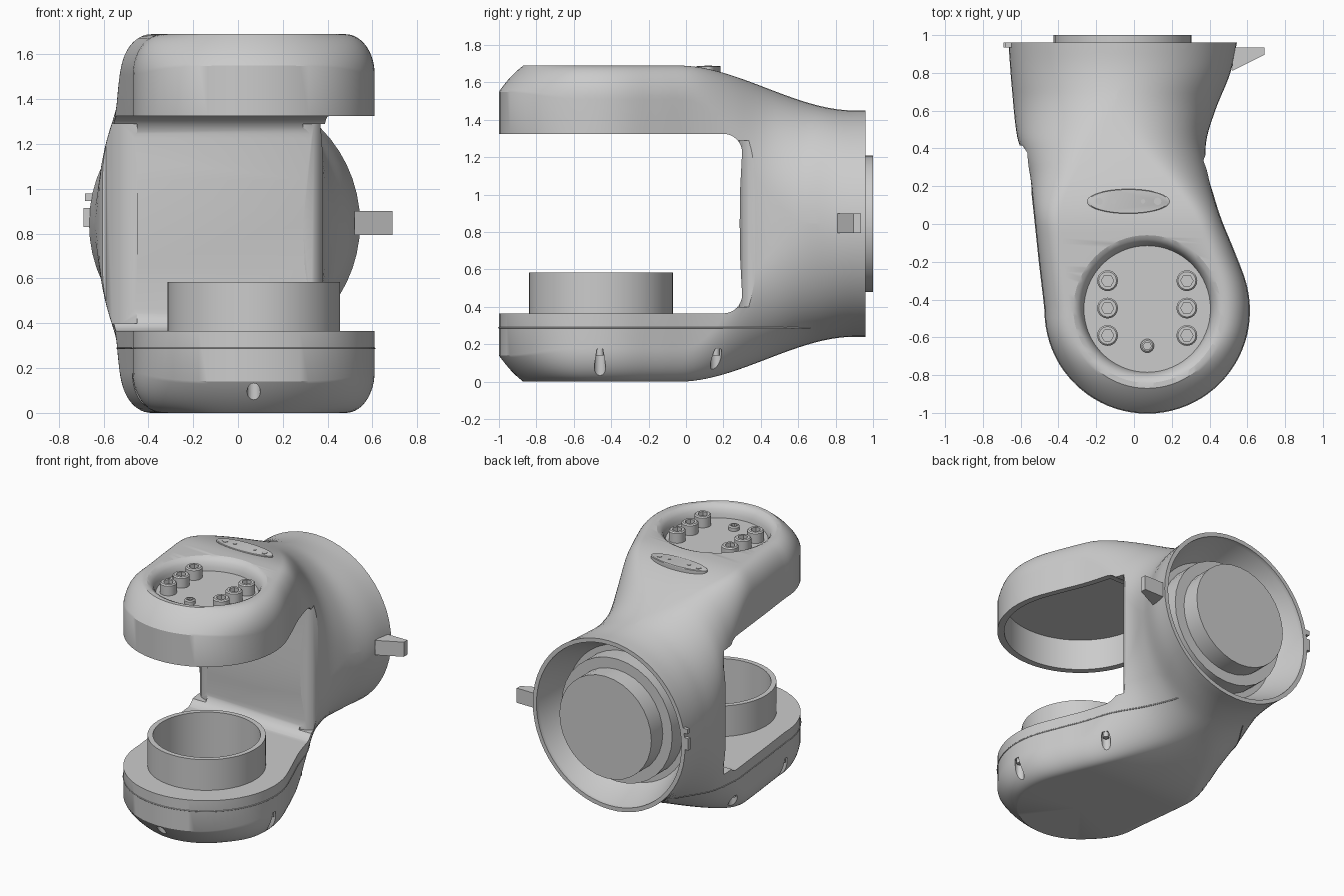
import bpy, bmesh, math
from mathutils import Matrix, Vector

if "Cube" in bpy.data.objects:
    bpy.data.objects.remove(bpy.data.objects["Cube"])

CZ, TIP, R = 0.845, Vector((0.07, -0.46)), 0.54
LEFT = [(-0.46, -0.47), (-0.2, -0.5), (0.1, -0.532), (0.26, -0.552), (0.36, -0.584), (0.46, -0.618),
        (0.7, -0.645), (0.96, -0.665)]
RIGHT = [(-0.46, 0.61), (-0.32, 0.592), (-0.15, 0.53), (0.05, 0.45), (0.25, 0.395), (0.42, 0.38),
         (0.6, 0.43), (0.8, 0.51), (0.96, 0.545)]


def smooth(a, b, v):
    t = min(max((v - a) / (b - a), 0), 1)
    return t * t * (3 - 2 * t)


def curve(pts, y):
    """Smooth interpolation through (y, x) points."""
    n = len(pts)
    i = next((k for k in range(n - 1) if y <= pts[k + 1][0]), n - 2)

    def slope(k):
        if k == 0:
            return 0 if pts is RIGHT else -0.1
        a, b = pts[k - 1], pts[min(k + 1, n - 1)]
        return (b[1] - a[1]) / (b[0] - a[0])
    (y0, x0), (y1, x1) = pts[i], pts[i + 1]
    d = y1 - y0
    t = (y - y0) / d
    return ((2*t**3 - 3*t*t + 1) * x0 + (t**3 - 2*t*t + t) * d * slope(i)
            + (3*t*t - 2*t**3) * x1 + (t**3 - t*t) * d * slope(i + 1))


def section(y, w):
    """Half height and corner radii of the body section at y."""
    h = 0.845 - 0.24 * smooth(-0.04, 0.9, y)
    s = smooth(0, 0.7, y)
    return h, 0.13 + s * (w - 0.13), 0.18 + s * (h - 0.18)


def stations():
    """Outline point and spine point: left side, round tip, right side."""
    out = []
    ys = [0.96 - 1.42 * i / 48 for i in range(49)]
    for pts, seq in ((LEFT, ys), (None, range(1, 40)), (RIGHT, ys[::-1])):
        for v in seq:
            if pts is None:
                a = math.pi * (1 + v / 40)
                out.append((TIP + R * Vector((math.cos(a), math.sin(a))), TIP))
            else:
                mid = (curve(LEFT, v) + curve(RIGHT, v)) / 2
                out.append((Vector((curve(pts, v), v)), Vector((mid, v))))
    return out


def finish(name, bm, angle=32):
    bmesh.ops.remove_doubles(bm, verts=bm.verts, dist=1e-4)
    bmesh.ops.recalc_face_normals(bm, faces=bm.faces)
    me = bpy.data.meshes.new(name)
    bm.to_mesh(me)
    bm.free()
    ob = bpy.data.objects.new(name, me)
    bpy.context.collection.objects.link(ob)
    shade(ob, angle)
    return ob


def shade(ob, angle=32):
    bpy.ops.object.select_all(action='DESELECT')
    ob.select_set(True)
    bpy.context.view_layer.objects.active = ob
    bpy.ops.object.shade_smooth_by_angle(angle=math.radians(angle))


def cut(ob, cutter):
    m = ob.modifiers.new("cut", 'BOOLEAN')
    m.operation, m.object, m.solver = 'DIFFERENCE', cutter, 'EXACT'
    bpy.context.view_layer.objects.active = ob
    bpy.ops.object.modifier_apply(modifier=m.name)
    bpy.data.objects.remove(cutter)


def add_lathe(bm, prof, loc, axis='Z', n=48, closed=False, sx=1, sy=1):
    rot = Matrix.Rotation(-math.pi / 2, 4, 'X') if axis == 'Y' else Matrix()
    mat = Matrix.Translation(loc) @ rot
    rings = [[bm.verts.new(mat @ Vector((sx * r * math.cos(2*math.pi*k/n), sy * r * math.sin(2*math.pi*k/n), z)))
              for k in range(n)] for r, z in prof]
    for a, b in zip(rings, rings[1:] + (rings[:1] if closed else [])):
        for k in range(n):
            bm.faces.new((a[k], a[(k+1) % n], b[(k+1) % n], b[k]))
    if not closed:
        bm.faces.new(rings[0])
        bm.faces.new(rings[-1])


def lathe(name, prof, loc, **kw):
    bm = bmesh.new()
    add_lathe(bm, prof, loc, **kw)
    return finish(name, bm)


def prism(name, pts, vec):
    bm = bmesh.new()
    f = bm.faces.new([bm.verts.new(p) for p in pts])
    ext = bmesh.ops.extrude_face_region(bm, geom=[f])
    bmesh.ops.translate(bm, vec=vec, verts=[v for v in ext['geom'] if isinstance(v, bmesh.types.BMVert)])
    return finish(name, bm)


# main shell: rounded section swept around the outline, flattening to a chamfer at the tip
bm = bmesh.new()
N = 14
rows = []
for P, C in stations():
    w = (P - C).length
    h, rx, rz = section(P.y if C is not TIP else -0.5, w)
    d = (P - C) / w
    f = 0.8 * smooth(0.2, 1, -d.y) if C is TIP else 0
    rz -= 0.05 * f
    half = [(0, h)]
    for k in range(N + 1):
        t, a = k / N, math.pi / 2 * k / N
        half.append((w - rx + rx * (math.sin(a) * (1 - f) + t * f), h - rz + rz * (math.cos(a) * (1 - f) + (1 - t) * f)))
    prof = half + [(x, -z) for x, z in reversed(half)]
    rows.append([bm.verts.new((C.x + d.x * x, C.y + d.y * x, CZ + z)) for x, z in prof])
for a, b in zip(rows, rows[1:]):
    for k in range(len(a) - 1):
        bm.faces.new((a[k], a[k + 1], b[k + 1], b[k]))
bmesh.ops.remove_doubles(bm, verts=bm.verts, dist=1e-4)
bmesh.ops.holes_fill(bm, edges=[e for e in bm.edges if e.is_boundary], sides=0)
body = finish("fork_body", bm)

# open slot between the two arms, with the web's front corners eased
arc = [(0.2 + 0.1 * math.sin(a), 0.465 - 0.1 * math.cos(a)) for a in (math.pi / 16 * k for k in range(9))]
low = [(-1.3, 0.365)] + arc + [(0.29, 0.65)]
side = low + [(0.287, CZ)] + [(y, 2 * CZ - z) for y, z in reversed(low)]
cut(body, prism("slot_cutter", [(-1, y, z) for y, z in side], (2, 0, 0)))
ease_left = [(-0.8, 0.43), (-0.59, 0.415), (-0.56, 0.37), (-0.52, 0.325), (-0.45, 0.295), (-0.45, 0.2), (-0.8, 0.2)]
ease_right = [(0.29, 0.2), (0.29, 0.287), (0.34, 0.305), (0.365, 0.33), (0.38, 0.37), (0.6, 0.38), (0.6, 0.2)]
for ease in (ease_left, ease_right):
    cut(body, prism("corner_cutter", [(x, y, 0.40) for x, y in ease], (0, 0, 0.89)))

# hollow upper arm, top recess, lower bore and rear dish
plan = [P + (C - P).normalized() * 0.045 for P, C in stations() if P.y < 0.2]
cut(body, prism("cavity_cutter", [(p.x, p.y, 1.2) for p in plan], (0, 0, 0.345)))
cut(body, lathe("recess_cutter", [(0.335, 1.603), (0.34, 1.63), (0.352, 1.66), (0.37, 1.68), (0.395, 1.692), (0.395, 1.75)],
                (0.07, -0.45, 0), n=64))
cut(body, lathe("bore_cutter", [(0.35, 0.25), (0.35, 0.5)], (0.07, -0.455, 0)))
cut(body, lathe("dish_cutter", [(0.48, 0.74), (0.575, 0.93), (0.58, 1.1)], (-0.06, 0, CZ), axis='Y', n=64))

# screw notches around the lower cover
notches = [(0.585, -0.46), (curve(RIGHT, 0.16) - 0.045, 0.16), (0.07, -0.965),
           (-0.445, -0.46), (curve(LEFT, 0.16) + 0.055, 0.16)]
bm = bmesh.new()
for x, y in notches:
    add_lathe(bm, [(0.03, -0.05), (0.03, 0.175)], (x, y, 0), n=16)
cut(body, finish("notch_cutter", bm))
shade(body)
bm = bmesh.new()
for x, y in notches:
    add_lathe(bm, [(0.02, 0.14), (0.02, 0.18)], (x, y, 0), n=12)
finish("cover_screws", bm)

# seam line of the lower cover, following the shell
cu = bpy.data.curves.new("cover_seam", 'CURVE')
cu.dimensions, cu.bevel_depth, cu.bevel_resolution = '3D', 0.004, 1
line = []
for P, C in stations():
    if P.y < 0.67:
        w = (P - C).length
        h, rx, rz = section(P.y if C is not TIP else -0.5, w)
        t = max(0, (CZ - 0.288 - (h - rz)) / rz)
        p = C + (P - C) / w * (w - rx + rx * math.sqrt(max(0, 1 - t * t)))
        line.append((p.x, p.y, 0.288, 1))
sp = cu.splines.new('POLY')
sp.points.add(len(line) - 1)
for pt, co in zip(sp.points, line):
    pt.co = co
bpy.context.collection.objects.link(bpy.data.objects.new("cover_seam", cu))

# bearing collar on the lower arm
lathe("bearing_collar", [(0.385, 0.35), (0.385, 0.585), (0.35, 0.585), (0.35, 0.35)],
      (0.07, -0.455, 0), closed=True)

# rear stepped flange
lathe("rear_flange", [(0.44, 0.72), (0.44, 0.87), (0.365, 0.87), (0.365, 1.0)], (-0.06, 0, CZ), axis='Y', n=32)

# socket bolts in the top recess
bolts, sockets = bmesh.new(), bmesh.new()
spots = [(x, y, 0.055, 1.68) for x in (-0.14, 0.28) for y in (-0.30, -0.445, -0.59)] + [(0.07, -0.645, 0.036, 1.635)]
for x, y, r, top in spots:
    add_lathe(bolts, [(r, 1.59), (r, top - 0.008), (r - 0.008, top)], (x, y, 0), n=24)
    add_lathe(sockets, [(r * 0.6, top - 0.03), (r * 0.6, top + 0.03)], (x, y, 0), n=6)
bolt_ob = finish("socket_bolts", bolts)
cut(bolt_ob, finish("socket_cutter", sockets))
shade(bolt_ob)

# oval plate with small screws
lathe("oval_plate", [(1, 1.6), (1, 1.684), (0.96, 1.688)], (-0.03, 0.12, 0), n=48, sx=0.22, sy=0.065)
bm = bmesh.new()
for s in (-1, 1):
    for dx, r in ((0.155, 0.02), (0.078, 0.012)):
        add_lathe(bm, [(r, 1.67), (r, 1.691)], (-0.03 + s * dx, 0.12, 0), n=12)
finish("plate_screws", bm)

# side tab and small latch clips at the rear rim
prism("side_tab", [(0.52, 0.81, 0.795), (0.69, 0.895, 0.795), (0.69, 0.935, 0.795), (0.525, 0.935, 0.795)], (0, 0, 0.105))
for name, z0, dz, x in (("lower_clip", 0.83, 0.085, -0.69), ("upper_clip", 0.945, 0.035, -0.683)):
    prism(name, [(x, 0.935, z0), (-0.64, 0.935, z0), (-0.64, 0.96, z0), (x, 0.96, z0)], (0, 0, dz))
